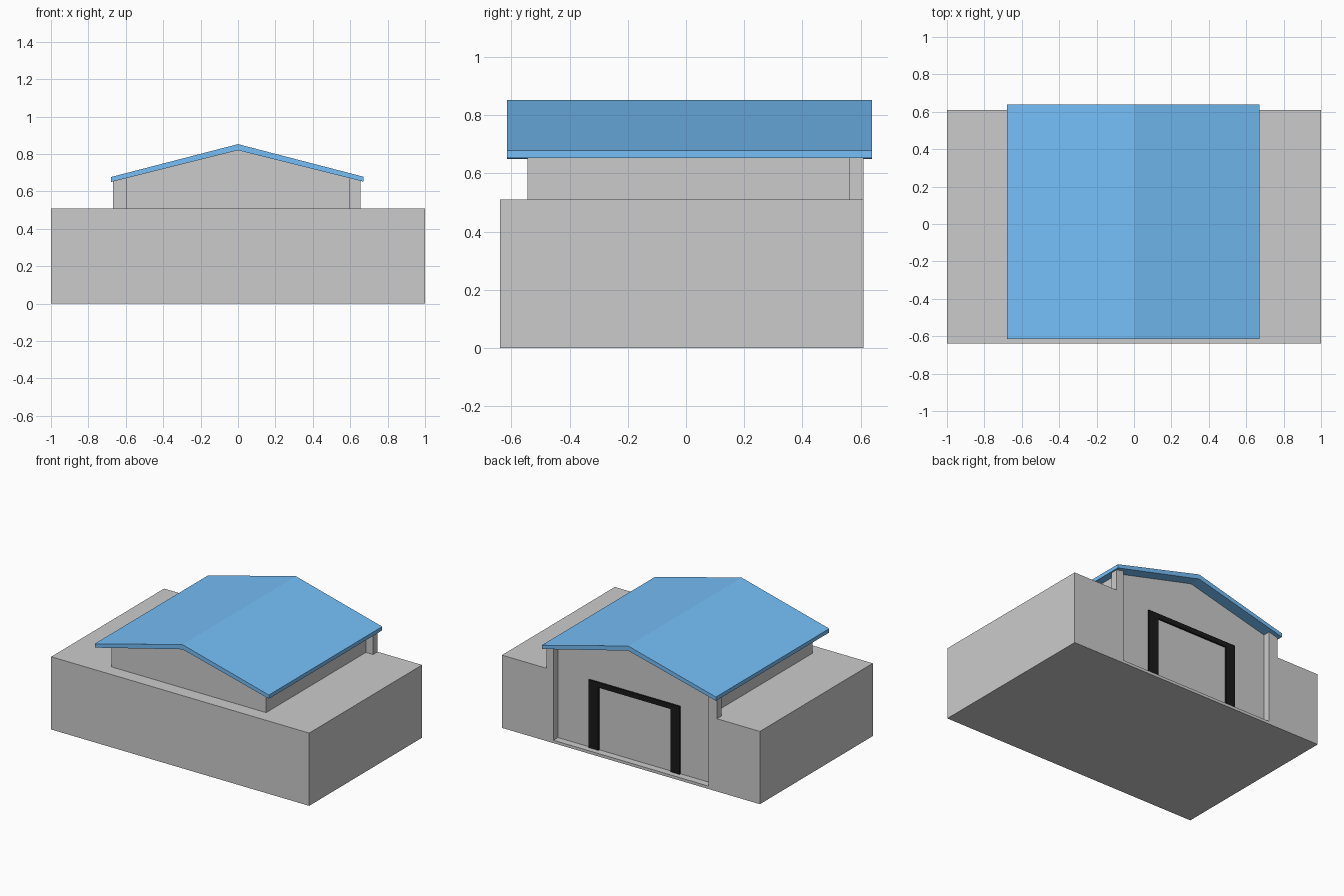
import bpy, bmesh
from mathutils import Vector

if "Cube" in bpy.data.objects:
    bpy.data.objects.remove(bpy.data.objects["Cube"])


def material(name, rgb):
    m = bpy.data.materials.new(name)
    m.diffuse_color = (*rgb, 1)
    m.use_nodes = True
    m.node_tree.nodes["Principled BSDF"].inputs["Base Color"].default_value = m.diffuse_color
    return m


def prism(name, profile, start, end, axis, mat=None):
    """Extrude a flat outline along y (outline in xz) or z (outline in xy)."""
    bm = bmesh.new()
    if axis == 'y':
        pts, step = [(a, start, b) for a, b in profile], Vector((0, end - start, 0))
    else:
        pts, step = [(a, b, start) for a, b in profile], Vector((0, 0, end - start))
    face = bm.faces.new([bm.verts.new(p) for p in pts])
    out = bmesh.ops.extrude_face_region(bm, geom=[face], use_keep_orig=True)
    bmesh.ops.translate(bm, vec=step, verts=[g for g in out['geom'] if isinstance(g, bmesh.types.BMVert)])
    bmesh.ops.recalc_face_normals(bm, faces=bm.faces)
    me = bpy.data.meshes.new(name)
    bm.to_mesh(me)
    bm.free()
    ob = bpy.data.objects.new(name, me)
    bpy.context.collection.objects.link(ob)
    if mat:
        me.materials.append(mat)
    return ob


blue = material("roof_blue", (0.18, 0.52, 0.94))
black = material("frame_black", (0.01, 0.01, 0.01))

FRONT, BACK, WALL = -0.64, 0.61, 0.56   # base front, base back, recessed back wall
HALF, TOP = 0.60, 0.51                  # house half width, base height


def under(x):
    """Height of the roof underside."""
    return 0.82 - 0.25 * abs(x)


# Base block with a shallow recess in the back
prism("base", [(-1, FRONT), (1, FRONT), (1, BACK), (HALF, BACK), (HALF, WALL),
               (-HALF, WALL), (-HALF, BACK), (-1, BACK)], 0, TOP, 'z')
prism("threshold", [(-HALF, WALL), (HALF, WALL), (HALF, BACK), (-HALF, BACK)], 0, 0.02, 'z')

# Gabled upper body
prism("gable_body", [(-HALF, TOP), (HALF, TOP), (HALF, under(HALF)), (0, under(0)),
                     (-HALF, under(HALF))], -0.545, WALL, 'y')

# Short piers flanking the recess
for side, a, b in (("left", -0.668, -HALF), ("right", HALF, 0.655)):
    prism(side + "_pier", [(a, TOP), (b, TOP), (b, under(b)), (a, under(a))], WALL, BACK, 'y')

# Pitched roof slab
prism("roof", [(-0.68, under(0.68)), (0, under(0)), (0.67, under(0.67)),
               (0.67, 0.679), (0, 0.853), (-0.68, 0.677)], -0.615, 0.64, 'y', blue)

# Door frame on the recessed wall
prism("door_frame", [(-0.35, 0.02), (-0.35, 0.495), (0.355, 0.495), (0.355, 0.02),
                     (0.28, 0.02), (0.28, 0.46), (-0.28, 0.46), (-0.28, 0.02)],
      WALL, WALL + 0.012, 'y', black)
